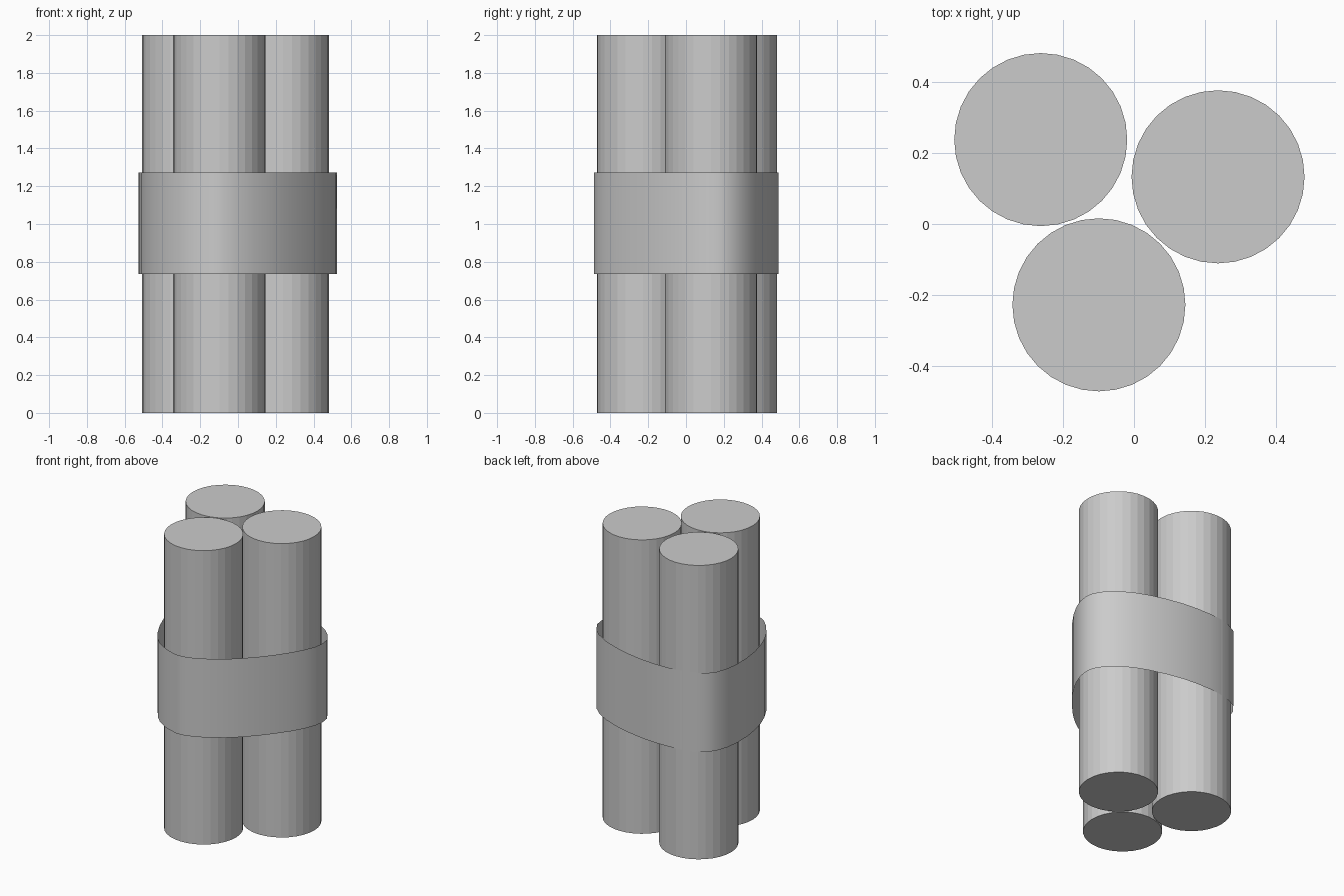
import bpy
import bmesh

if "Cube" in bpy.data.objects:
    bpy.data.objects.remove(bpy.data.objects["Cube"])

HEIGHT, RADIUS, SIDES = 2.0, 0.244, 32


def add_rod(name, x, y):
    bpy.ops.mesh.primitive_cylinder_add(vertices=SIDES, radius=RADIUS, depth=HEIGHT,
                                        location=(x, y, HEIGHT / 2))
    bpy.context.object.name = name


def add_band(name, outline, z0, z1):
    bm = bmesh.new()
    low = [bm.verts.new((x, y, z0)) for x, y in outline]
    high = [bm.verts.new((x, y, z1)) for x, y in outline]
    n = len(outline)
    for i in range(n):
        j = (i + 1) % n
        face = bm.faces.new((low[i], low[j], high[j], high[i]))
        face.smooth = True
    mesh = bpy.data.meshes.new(name)
    bm.to_mesh(mesh)
    bm.free()
    bpy.context.collection.objects.link(bpy.data.objects.new(name, mesh))


# Three upright rods bundled together
add_rod("rod_back_left", -0.263, 0.238)
add_rod("rod_right", 0.237, 0.133)
add_rod("rod_front", -0.099, -0.228)

# Thin open strap around the bundle, counter-clockwise from the right tip
outline = [
    (0.523, 0.165), (0.515, 0.22), (0.475, 0.285), (0.415, 0.34), (0.33, 0.39),
    (0.235, 0.428), (0.12, 0.46), (0.0, 0.482), (-0.1, 0.49), (-0.2, 0.49),
    (-0.28, 0.484), (-0.37, 0.462), (-0.445, 0.422), (-0.487, 0.37), (-0.514, 0.29),
    (-0.526, 0.2), (-0.523, 0.09), (-0.51, -0.01), (-0.485, -0.11), (-0.45, -0.2),
    (-0.405, -0.285), (-0.355, -0.355), (-0.3, -0.41), (-0.22, -0.458), (-0.13, -0.487),
    (-0.08, -0.488), (0.0, -0.465), (0.085, -0.42), (0.165, -0.365), (0.24, -0.3),
    (0.315, -0.22), (0.38, -0.14), (0.44, -0.055), (0.485, 0.025), (0.515, 0.1),
]
add_band("strap", outline, 0.736, 1.272)
